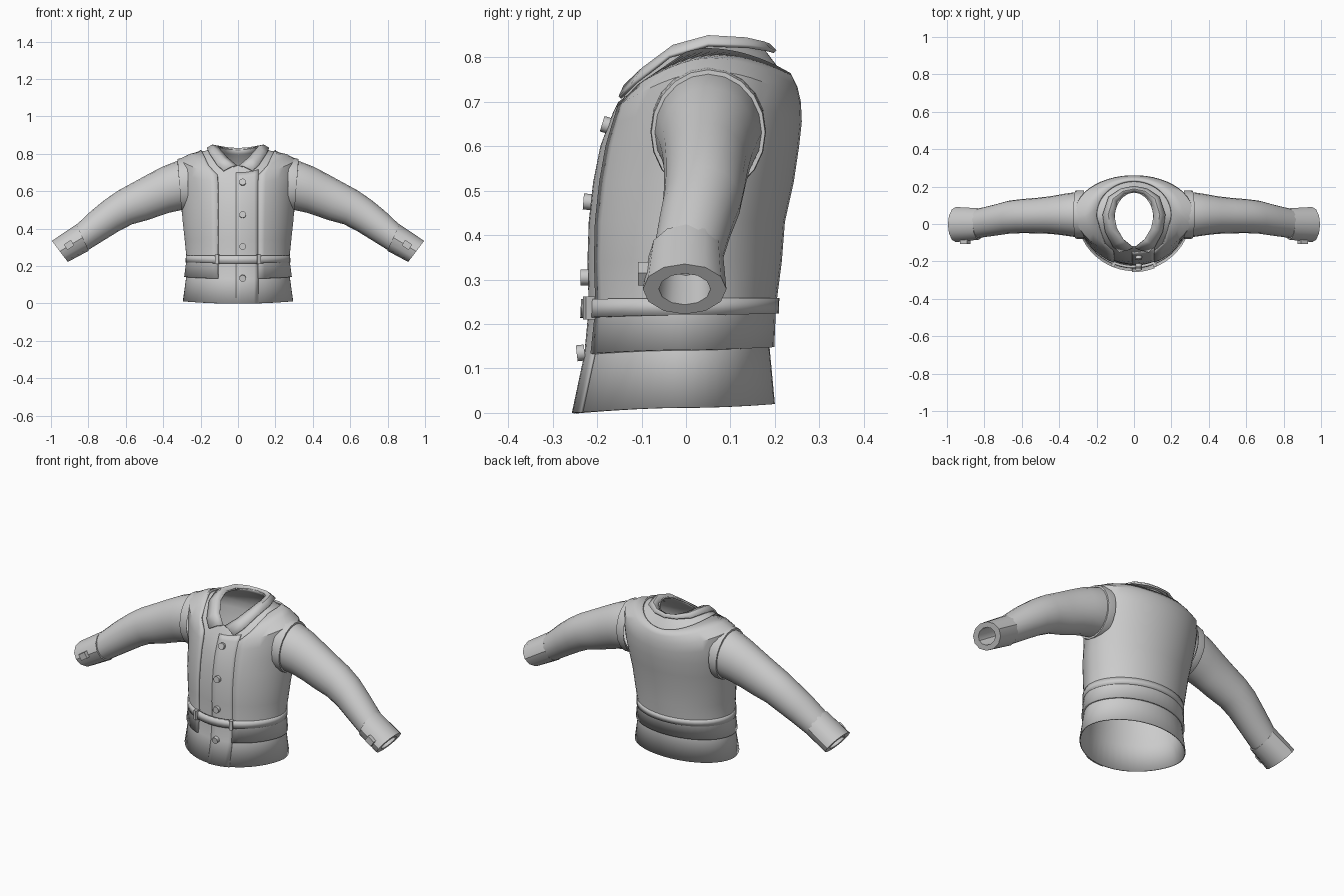
import bpy, math
from math import sin, cos, asin, pi
from mathutils import Vector

cloth = bpy.data.materials.new("grey_cloth")
cloth.diffuse_color = (0.6, 0.6, 0.6, 1)


def finish(ob, name, angle=35):
    ob.name = name
    if not ob.data.materials:
        ob.data.materials.append(cloth)
    bpy.ops.object.select_all(action='DESELECT')
    ob.select_set(True)
    bpy.context.view_layer.objects.active = ob
    bpy.ops.object.shade_smooth_by_angle(angle=math.radians(angle))
    return ob


def loft(name, rings, closed=True, thick=0.0, mirror=False):
    """Skin a list of equally long point rings."""
    n = len(rings[0])
    verts = [p for r in rings for p in r]
    faces = [(i * n + j, i * n + (j + 1) % n, (i + 1) * n + (j + 1) % n, (i + 1) * n + j)
             for i in range(len(rings) - 1) for j in range(n if closed else n - 1)]
    me = bpy.data.meshes.new(name)
    me.from_pydata(verts, [], faces)
    ob = bpy.data.objects.new(name, me)
    bpy.context.collection.objects.link(ob)
    finish(ob, name)
    if mirror:
        ob.modifiers.new("mirror", 'MIRROR')
    if thick:
        m = ob.modifiers.new("thickness", 'SOLIDIFY')
        m.thickness, m.offset = thick, -1
    return ob


# Torso levels: half width, front y, widest y, back y, z at front / side / back, panel edge x
LEVELS = [
    (.295, -.252, -.01, .200, .000, .012, .020, .105),
    (.277, -.224, -.01, .188, .132, .142, .148, .105),
    (.264, -.214, -.01, .192, .238, .240, .240, .105),
    (.274, -.217, .00, .205, .340, .340, .340, .105),
    (.284, -.214, .01, .212, .430, .430, .430, .105),
    (.292, -.204, .03, .232, .520, .520, .520, .105),
    (.304, -.188, .045, .244, .600, .610, .600, .105),
    (.312, -.173, .05, .250, .640, .700, .655, .105),
    (.308, -.160, .05, .248, .670, .760, .690, .108),
    (.250, -.148, .05, .240, .695, .790, .725, .150),
    (.190, -.138, .045, .225, .715, .812, .755, .181),
    (.135, -.130, .04, .190, .730, .828, .800, .130),
    (.105, -.124, .03, .172, .740, .838, .824, .100),
]


def torso_point(level, t, d):
    hx, yf, yc, yb, zf, zs, zb, _ = level
    c, lift = cos(t), d * (0.8 if zs > 0.73 else 0)
    y = yc - (yc - yf + d) * c ** 1.2 if c > 0 else yc + (yb - yc + d) * -c
    z = zs + ((zf if c > 0 else zb) - zs) * c * c
    return ((hx + d) * sin(t), y, z + lift)


def torso_ring(level, d=0.0, t0=0.0, t1=2 * pi, n=48, closed=True):
    return [torso_point(level, t0 + (t1 - t0) * i / (n if closed else n - 1), d)
            for i in range(n)]


# Shirt body, open at the hem and neck
loft("body", [torso_ring(l) for l in LEVELS], thick=0.006)

# Outer layer around sides and back, open along the front
vest = []
for l in LEVELS[1:11]:
    e = asin(min(l[7] / l[0], 1))
    vest.append(torso_ring(l, .011, e, 2 * pi - e, 44, False))
loft("outer_layer", vest, closed=False, thick=0.011)

# Overlapping button panel
loft("button_panel", [torso_ring(l, .005, asin(-.01 / l[0]), asin(.108 / l[0]), 6, False)
                      for l in LEVELS[:10]], closed=False, thick=0.005)

# Waist belt and its loops
belt = [(.280, -.238, -.01, .209, .214, .220, .224, 0),
        (.279, -.236, -.01, .210, .256, .258, .258, 0)]
loft("belt", [torso_ring(l) for l in belt], thick=0.014)


def box(name, loc, size, rot=(0, 0, 0)):
    bpy.ops.mesh.primitive_cube_add(size=1, location=loc, rotation=rot)
    ob = bpy.context.object
    ob.scale = size
    return finish(ob, name)


for s in (-1, 1):
    box("belt_loop", (s * .11, -.218, .236), (.018, .022, .052), (0, 0, s * .35))


# Sleeve rings: top x, top z, bottom x, bottom z, centre y, half depth
def arm_ring(tx, tz, bx, bz, yc, ry, n=20, k=1.0):
    c = Vector(((tx + bx) / 2, yc, (tz + bz) / 2))
    up = (Vector((tx, yc, tz)) - c) * k
    return [c + up * cos(2 * pi * i / n) - Vector((0, ry * k * sin(2 * pi * i / n), 0))
            for i in range(n)]


SLEEVE = [(.285, .768, .265, .505, .05, .120), (.325, .762, .300, .500, .05, .120),
          (.400, .733, .365, .486, .05, .110), (.470, .697, .415, .470, .048, .101),
          (.550, .653, .480, .447, .045, .095), (.640, .604, .565, .424, .042, .091),
          (.710, .556, .632, .390, .036, .088), (.785, .495, .710, .342, .020, .083),
          (.875, .410, .810, .280, .002, .078)]
loft("sleeve", [arm_ring(*s) for s in SLEEVE], mirror=True)

# Raised armhole edge
loft("armhole_edge", [arm_ring(*s) for s in [
    (.270, .782, .265, .490, .05, .130), (.312, .776, .292, .488, .05, .130),
    (.324, .772, .302, .490, .05, .128), (.324, .760, .302, .502, .05, .117)]], mirror=True)

# Thick cuff with a narrow hand opening
start, end = (.862, .424, .798, .282, .0, .084), (.995, .335, .910, .222, -.003, .094)
loft("cuff", [arm_ring(*start, 12, .8), arm_ring(*start, 12), arm_ring(*end, 12),
              arm_ring(*end, 12, .62), arm_ring(*start, 12, .62),
              arm_ring(*start, 12, .02)], mirror=True)

for s in (-1, 1):
    box("cuff_button", (s * .903, -.094, .313), (.044, .028, .034), (0, s * .58, 0))

# Front buttons
for y, z, tilt in [(-.180, .648, .3), (-.222, .475, .08), (-.228, .305, 0), (-.237, .135, -.12)]:
    bpy.ops.mesh.primitive_cylinder_add(vertices=12, radius=.018, depth=.018,
                                        location=(.025, y, z), rotation=(pi / 2 - tilt, 0, 0))
    finish(bpy.context.object, "front_button")

# Turned-down collar: inner fold, crest and outer edge, front to back
inner = [(.004, -.126, .738), (.055, -.085, .780), (.092, -.02, .822), (.106, .05, .842),
         (.090, .12, .838), (.05, .16, .828), (0, .172, .824)]
crest = [(.030, -.140, .738), (.080, -.100, .776), (.122, -.03, .828), (.138, .05, .850),
         (.112, .135, .845), (.06, .175, .836), (0, .188, .831)]
outer = [(.078, -.152, .712), (.114, -.120, .745), (.155, -.04, .806), (.168, .05, .832),
         (.137, .145, .828), (.07, .19, .820), (0, .204, .816)]
rings = [[Vector(p) for p in r] + [Vector((-x, y, z)) for x, y, z in r[-2::-1]]
         for r in (outer, crest, inner)]
loft("collar", rings, closed=False, thick=0.009)
